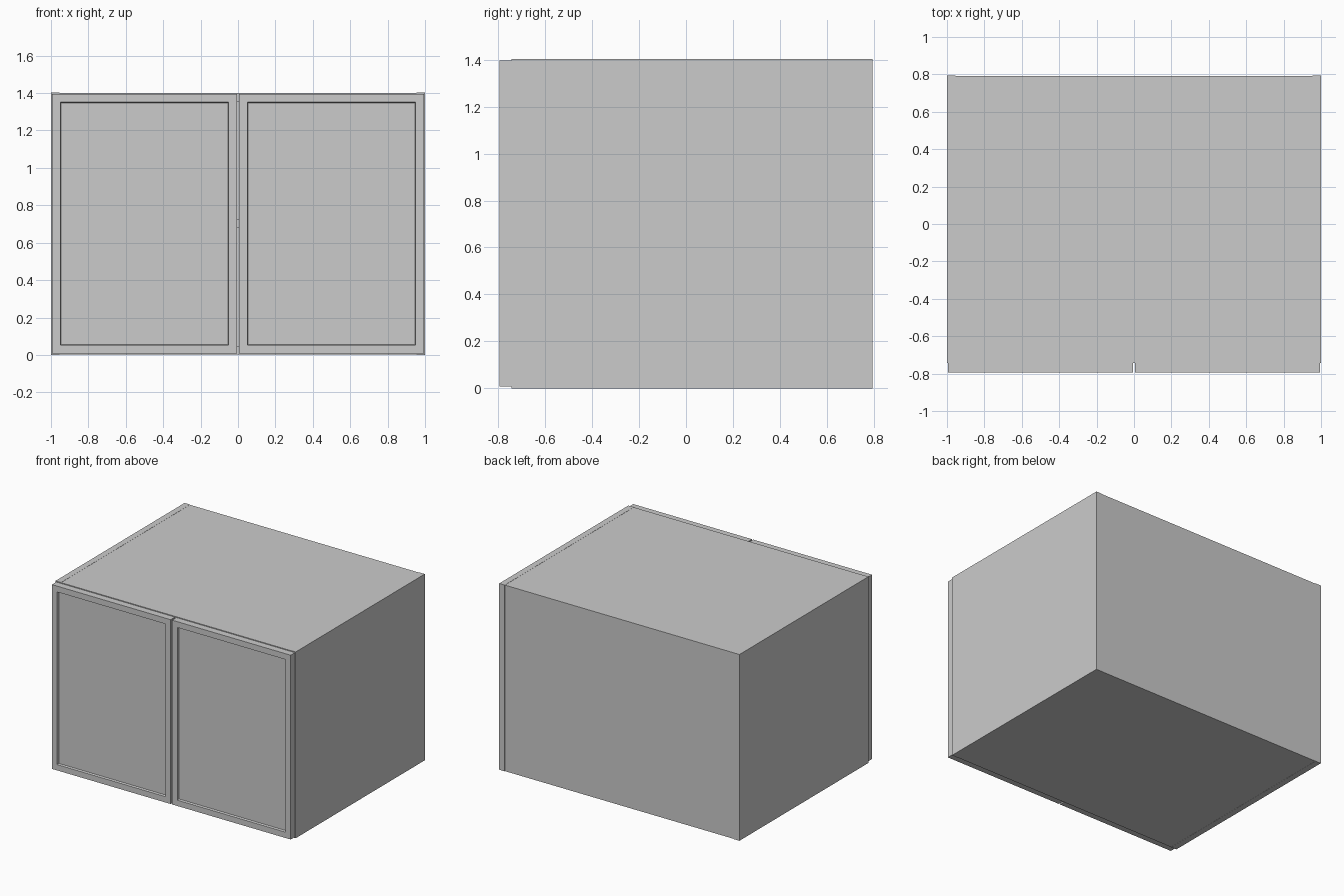
import bpy, bmesh

if "Cube" in bpy.data.objects:
    bpy.data.objects.remove(bpy.data.objects["Cube"])

T = 0.046                      # board thickness
FRONT, BACK = -0.742, 0.793    # carcass depth range
TOP = 1.402


def board(name, x, y, z):
    """Axis-aligned board from (min, max) ranges."""
    bm = bmesh.new()
    bmesh.ops.create_cube(bm, size=1)
    for v in bm.verts:
        for i, r in enumerate((x, y, z)):
            v.co[i] = r[1] if v.co[i] > 0 else r[0]
    mesh = bpy.data.meshes.new(name)
    bm.to_mesh(mesh)
    bm.free()
    obj = bpy.data.objects.new(name, mesh)
    bpy.context.collection.objects.link(obj)
    return obj


def door(name, x):
    """Framed door with a shallow recessed centre panel."""
    obj = board(name, x, (-0.793, FRONT), (0.008, 1.395))
    bm = bmesh.new()
    bm.from_mesh(obj.data)
    bm.normal_update()
    face = min(bm.faces, key=lambda f: f.calc_center_median().y)
    bmesh.ops.inset_region(bm, faces=[face], thickness=0.062)
    bmesh.ops.inset_region(bm, faces=[face], thickness=0.006, depth=-0.015)
    bm.to_mesh(obj.data)
    bm.free()


inner = (-1 + T, 1 - T)

# Carcass sides and doors, one pair per side
for side, s in (("left", -1), ("right", 1)):
    board(side + "_side_panel", sorted((s, s * (1 - T))), (FRONT, BACK), (0, TOP))
    door(side + "_door", sorted((s * 0.994, s * 0.006)))

# Horizontal boards: bottom, middle shelf, top
board("bottom_panel", inner, (FRONT, BACK - 0.002), (0.001, T))
board("shelf", inner, (FRONT, BACK - 0.02), (0.678, 0.678 + T))
board("top_panel", inner, (FRONT, BACK - 0.002), (TOP - T, TOP - 0.001))

# Back board between the sides
board("back_panel", inner, (BACK - 0.02, BACK - 0.002), (T, TOP - T))
